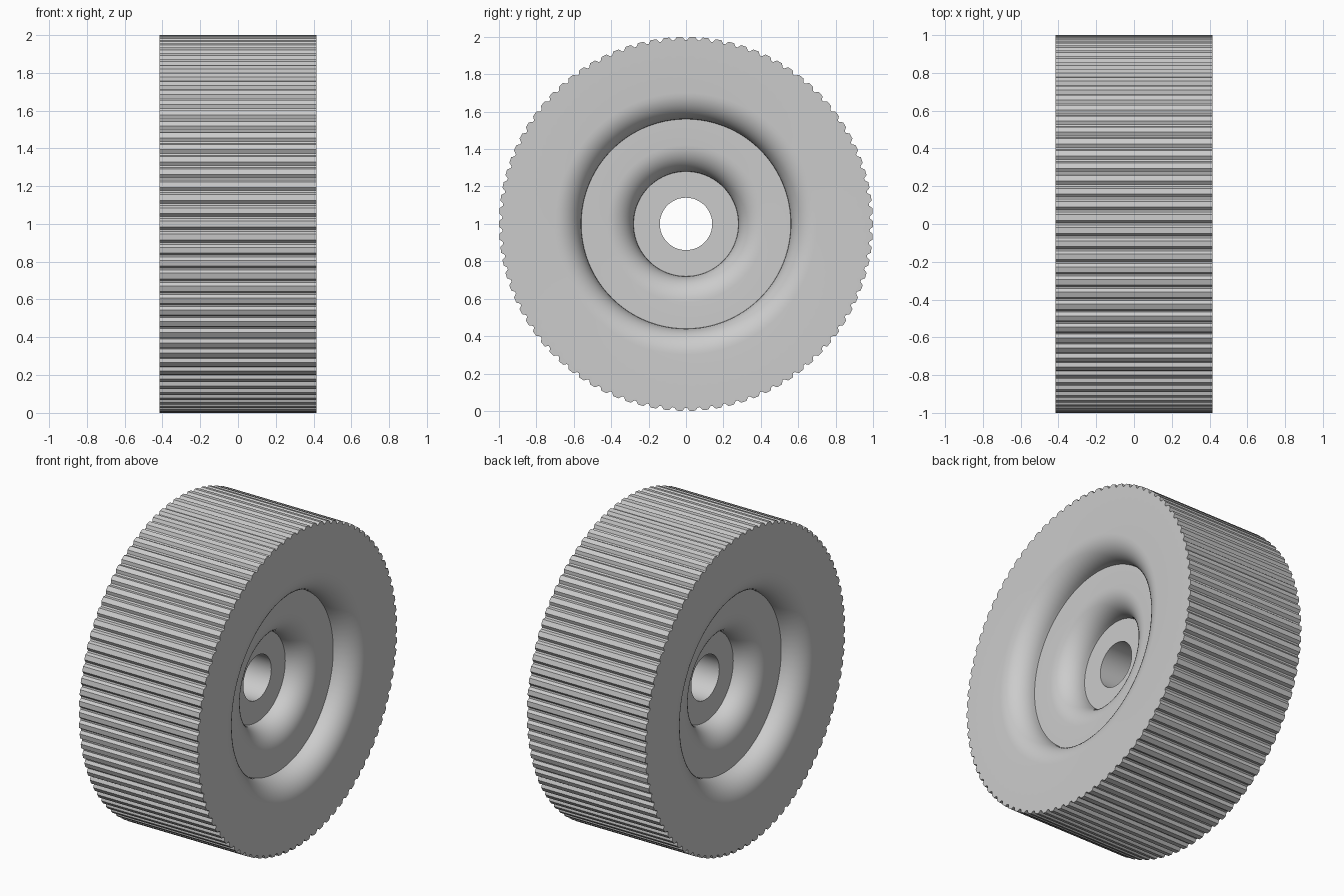
import bpy, bmesh
from math import sin, cos, pi, radians

cube = bpy.data.objects.get("Cube")
if cube:
    bpy.data.objects.remove(cube, do_unlink=True)

TEETH = 90
HALF_WIDTH = 0.415
STEP = 0.14            # recess depth, fillet radius and bore radius
RIM, ROOT = 1.0, 0.983
ARC = 10

grey = bpy.data.materials.new("grey metal")
grey.use_nodes = True
grey.diffuse_color = (0.6, 0.6, 0.6, 1)
grey.node_tree.nodes["Principled BSDF"].inputs["Base Color"].default_value = (0.6, 0.6, 0.6, 1)

# Angle and radius around the rim: flat tooth top, flank, flat groove, flank
pitch = 2 * pi / TEETH
outline = [((i + f) * pitch, r) for i in range(TEETH)
           for f, r in ((-0.22, RIM), (0.22, RIM), (0.42, ROOT), (0.58, ROOT))]


def rounded_lip(radius, x):
    """Quarter round that rolls from a flat face down into a recess."""
    return [(radius + STEP - STEP * sin(a), x - STEP + STEP * cos(a))
            for a in (k * pi / 2 / ARC for k in range(ARC + 1))]


# Half profile (radius, x) from the outer face into the bore
side = rounded_lip(4 * STEP, HALF_WIDTH)
side += rounded_lip(2 * STEP, HALF_WIDTH - STEP)
side += [(STEP, HALF_WIDTH - 2 * STEP)]
profile = side + [(r, -x) for r, x in reversed(side)]

bm = bmesh.new()


def ring(radius, x):
    return [bm.verts.new((x, radius * cos(a), 1 + radius * sin(a))) for a, _ in outline]


def bridge(first, second):
    n = len(first)
    for i in range(n):
        j = (i + 1) % n
        bm.faces.new((first[i], first[j], second[j], second[i]))


# Toothed rim, then both dished sides and the bore as one closed loop of rings
toothed = [[bm.verts.new((x, r * cos(a), 1 + r * sin(a))) for a, r in outline]
           for x in (-HALF_WIDTH, HALF_WIDTH)]
rings = toothed + [ring(r, x) for r, x in profile]
for first, second in zip(rings, rings[1:] + rings[:1]):
    bridge(first, second)
bmesh.ops.recalc_face_normals(bm, faces=bm.faces)

mesh = bpy.data.meshes.new("knurled_wheel")
bm.to_mesh(mesh)
bm.free()
mesh.materials.append(grey)
wheel = bpy.data.objects.new("knurled_wheel", mesh)
bpy.context.collection.objects.link(wheel)

# Smooth lips and bore, crisp teeth
bpy.ops.object.select_all(action="DESELECT")
wheel.select_set(True)
bpy.context.view_layer.objects.active = wheel
bpy.ops.object.shade_smooth_by_angle(angle=radians(18))
